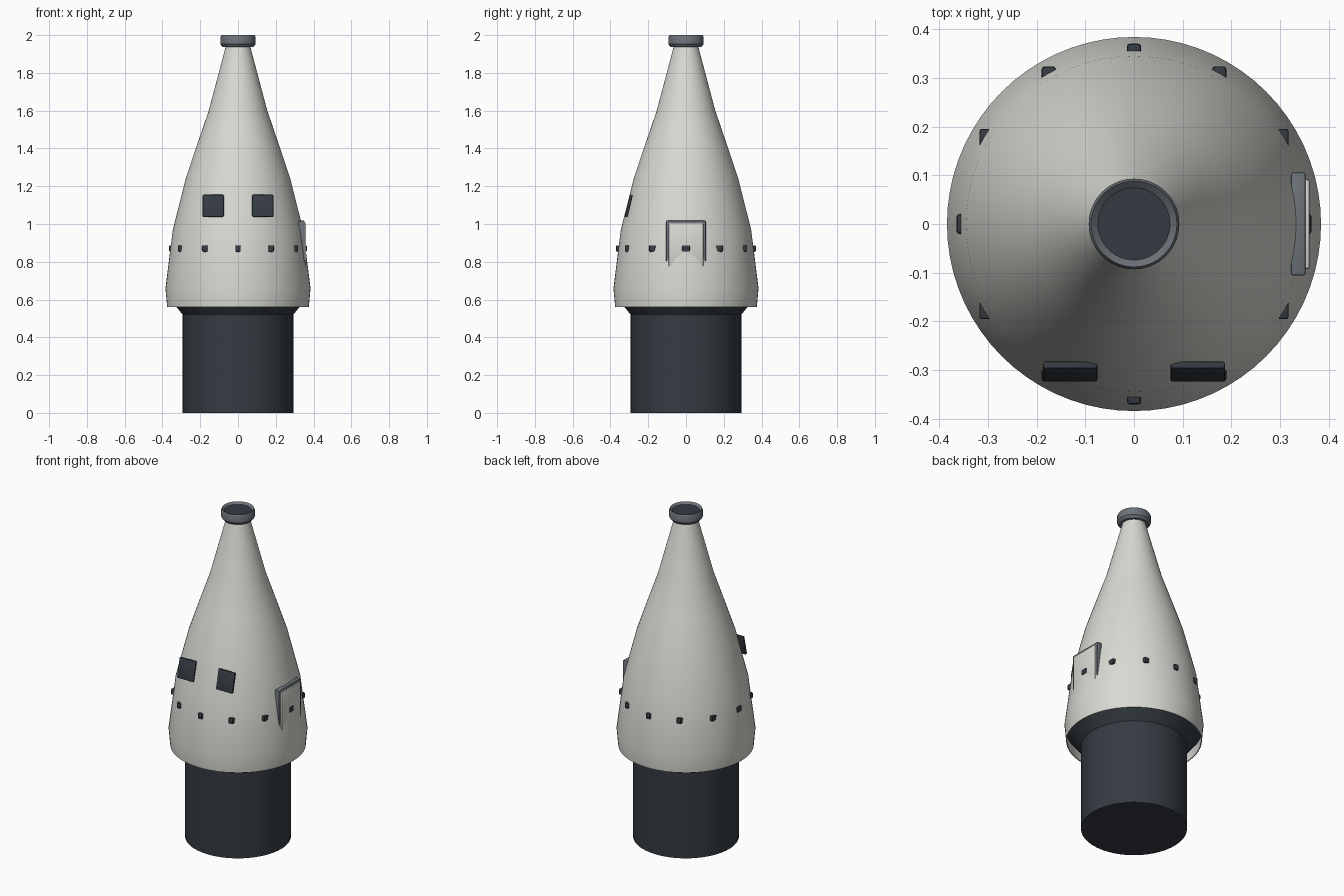
import bpy, bmesh, math
from mathutils import Matrix

old = bpy.data.objects.get("Cube")
if old:
    bpy.data.objects.remove(old, do_unlink=True)

SIDES = 72


def material(name, rgb):
    m = bpy.data.materials.new(name)
    m.use_nodes = True
    m.diffuse_color = (*rgb, 1)
    bsdf = m.node_tree.nodes["Principled BSDF"]
    bsdf.inputs["Base Color"].default_value = (*rgb, 1)
    bsdf.inputs["Roughness"].default_value = 0.6
    return m


white = material("warm white", (0.70, 0.70, 0.66))
dark = material("dark slate", (0.035, 0.044, 0.055))
grey = material("mid grey", (0.15, 0.17, 0.19))


def finish(bm, name, mat, angle=30):
    mesh = bpy.data.meshes.new(name)
    bm.to_mesh(mesh)
    bm.free()
    mesh.materials.append(mat)
    ob = bpy.data.objects.new(name, mesh)
    bpy.context.collection.objects.link(ob)
    bpy.ops.object.select_all(action="DESELECT")
    ob.select_set(True)
    bpy.context.view_layer.objects.active = ob
    bpy.ops.object.shade_smooth_by_angle(angle=math.radians(angle))
    return ob


def lathe(name, profile, mat, bottom=False, top=False):
    """Revolve (radius, height) points around z, with optional end caps."""
    bm = bmesh.new()
    rings = []
    for r, z in profile:
        turns = [math.tau * i / SIDES for i in range(SIDES)]
        rings.append([bm.verts.new((r * math.cos(a), r * math.sin(a), z)) for a in turns])
    for lo, hi in zip(rings, rings[1:]):
        for i in range(SIDES):
            j = (i + 1) % SIDES
            bm.faces.new((lo[i], lo[j], hi[j], hi[i]))
    if bottom:
        bm.faces.new(rings[0][::-1])
    if top:
        bm.faces.new(rings[-1])
    return finish(bm, name, mat)


def box(name, size, centre, mat, bevel, tilt=0.0):
    bm = bmesh.new()
    bmesh.ops.create_cube(bm, size=1, matrix=Matrix.Diagonal((*size, 1)))
    bmesh.ops.bevel(bm, geom=bm.edges[:], offset=bevel, segments=2,
                    profile=0.5, affect="EDGES")
    bm.transform(Matrix.Translation(centre) @ Matrix.Rotation(tilt, 4, "X"))
    return finish(bm, name, mat)


# Tapered body with an open lower lip
lathe("body_shell", [(0.372, 0.64), (0.370, 0.56), (0.375, 0.56), (0.384, 0.66),
                     (0.345, 0.97), (0.274, 1.25), (0.217, 1.42), (0.155, 1.60),
                     (0.065, 1.94)], white, top=True)

# Lower cylinder flaring into the body
lathe("lower_cylinder", [(0.293, 0), (0.293, 0.52), (0.373, 0.62)], dark, bottom=True)

# Nose collar and its recessed disc
lathe("nose_collar", [(0.062, 1.937), (0.082, 1.937), (0.093, 1.952), (0.093, 1.99),
                      (0.088, 2.0), (0.073, 1.986)], grey, bottom=True)
lathe("nose_disc", [(0.074, 1.98), (0.074, 1.988)], dark, bottom=True, top=True)

# Pair of front windows leaning with the body
for side, x in (("left", 0.131), ("right", -0.131)):
    box(side + "_window", (0.112, 0.016, 0.12), (x, -0.303, 1.096), dark, 0.005, -0.23)

# Ring of small ports
for i in range(12):
    a = math.tau * i / 12
    box(f"port_{i + 1}", (0.029, 0.041, 0.034),
        (0.35 * math.cos(a), 0.35 * math.sin(a), 0.87), dark, 0.006)

# Side hatch: grey frame and raised panel
box("hatch_frame", (0.03, 0.211, 0.26), (0.337, 0, 0.888), grey, 0.004)
box("hatch_panel", (0.03, 0.184, 0.23), (0.345, 0, 0.888), white, 0.004)
